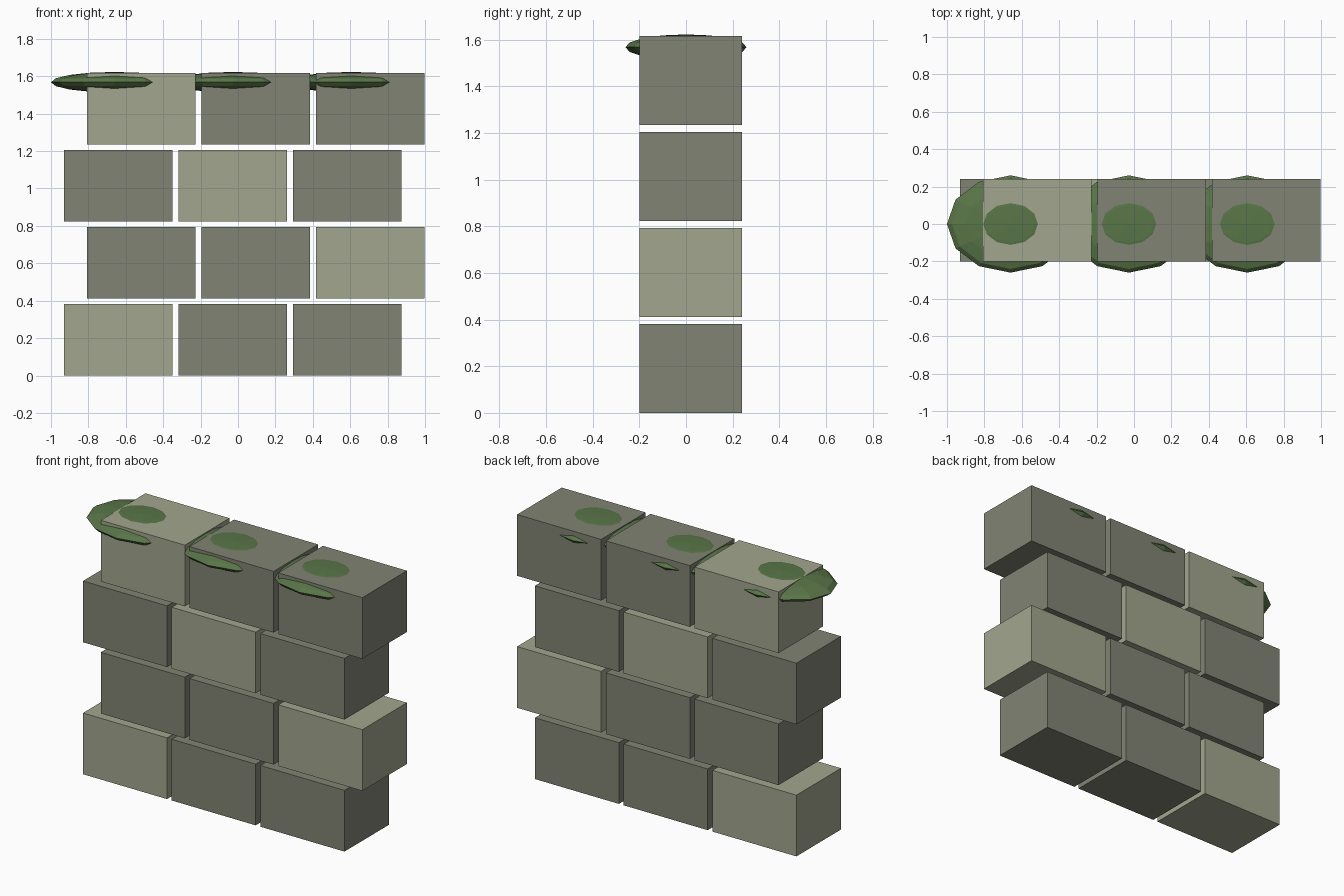
import bpy

if "Cube" in bpy.data.objects:
    bpy.data.objects.remove(bpy.data.objects["Cube"])

def material(name, rgb):
    m = bpy.data.materials.new(name)
    m.diffuse_color = (*rgb, 1)
    m.use_nodes = True
    m.node_tree.nodes["Principled BSDF"].inputs["Base Color"].default_value = m.diffuse_color
    return m

dark = material("dark_stone", (0.22, 0.23, 0.175))
light = material("light_stone", (0.36, 0.38, 0.27))
green = material("moss_green", (0.10, 0.18, 0.065))

# Stone blocks in staggered courses; pale blocks run diagonally
W, D, H = 0.58, 0.44, 0.382
for row in range(4):
    for col in range(3):
        x = -0.64 + 0.6125 * col + (0.123 if row % 2 else 0)
        z = H / 2 + 0.4117 * row
        bpy.ops.mesh.primitive_cube_add(size=1, location=(x, 0.02, z))
        block = bpy.context.object
        block.name = f"block_row{row + 1}_{col + 1}"
        block.scale = (W, D, H)
        block.data.materials.append(light if (row + col) % 3 == 0 else dark)

# Flattened low-poly moss patches sunk into the top course
for i in range(3):
    bpy.ops.mesh.primitive_uv_sphere_add(segments=12, ring_count=8, radius=1,
                                         location=(-0.66 + 0.633 * i, 0, 1.568))
    moss = bpy.context.object
    moss.name = f"moss_patch_{i + 1}"
    moss.scale = (0.34, 0.26, 0.055)
    moss.data.materials.append(green)
